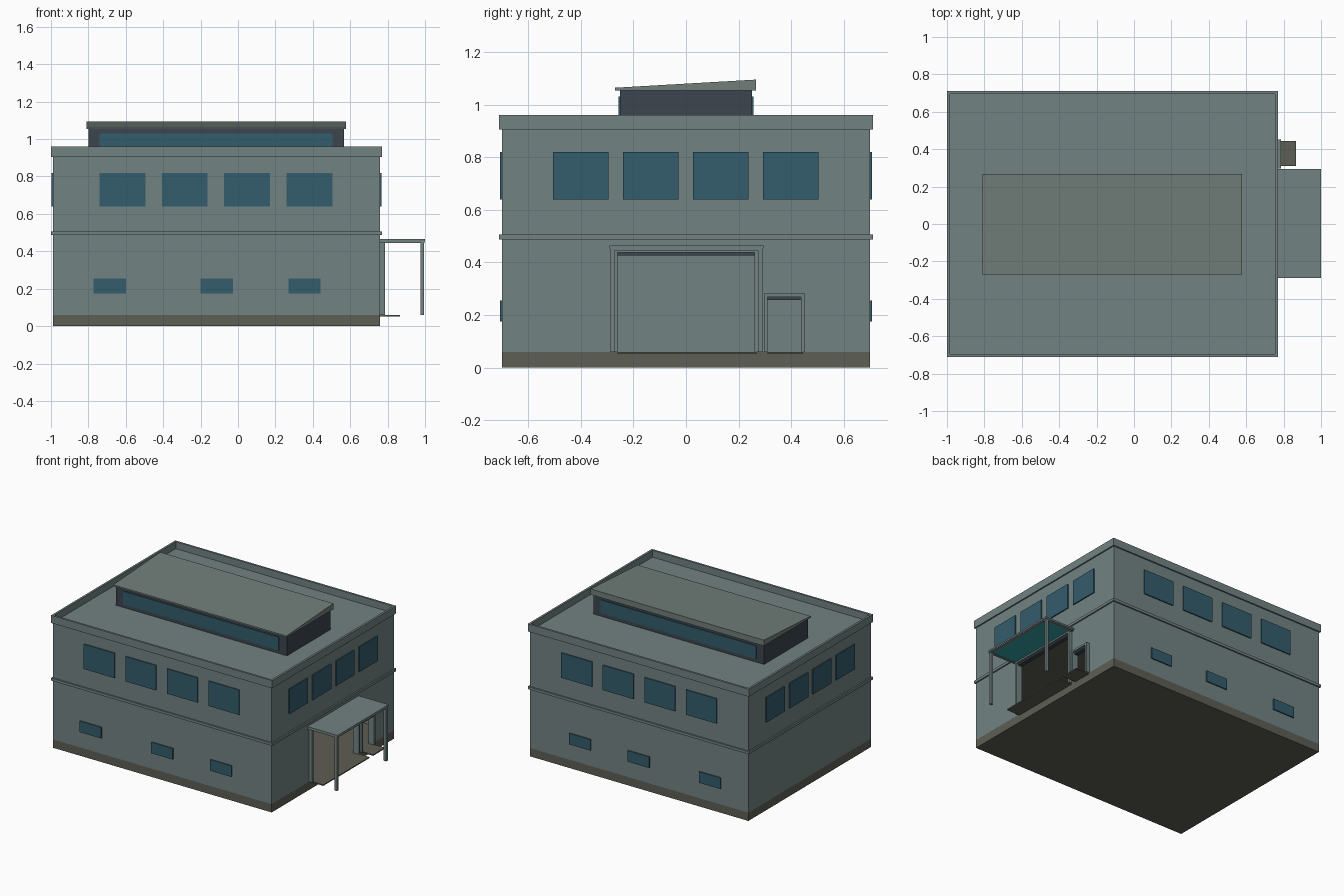
import bpy
import bmesh

cube = bpy.data.objects.get("Cube")
if cube:
    bpy.data.objects.remove(cube, do_unlink=True)


def material(name, r, g, b):
    m = bpy.data.materials.new(name)
    m.use_nodes = True
    m.diffuse_color = (r, g, b, 1)
    m.node_tree.nodes["Principled BSDF"].inputs["Base Color"].default_value = (r, g, b, 1)
    return m


WALL = material("grey_wall", 0.17, 0.225, 0.225)
ROOF = material("green_grey_roof", 0.165, 0.21, 0.195)
STONE = material("brown_stone", 0.11, 0.112, 0.088)
DARK = material("dark_slate", 0.045, 0.06, 0.075)
GLASS = material("blue_glass", 0.034, 0.107, 0.15)
TEAL = material("teal_soffit", 0.036, 0.36, 0.4)


def prism(name, points, axis, lo, hi, mat):
    """Extrude an outline along x (points are y, z) or z (points are x, y)."""
    bm = bmesh.new()
    if axis == "x":
        verts = [bm.verts.new((lo, a, b)) for a, b in points]
        step = (hi - lo, 0, 0)
    else:
        verts = [bm.verts.new((a, b, lo)) for a, b in points]
        step = (0, 0, hi - lo)
    face = bm.faces.new(verts)
    new = bmesh.ops.extrude_face_region(bm, geom=[face], use_keep_orig=True)["geom"]
    bmesh.ops.translate(bm, vec=step, verts=[v for v in new if isinstance(v, bmesh.types.BMVert)])
    bmesh.ops.recalc_face_normals(bm, faces=bm.faces)
    mesh = bpy.data.meshes.new(name)
    bm.to_mesh(mesh)
    bm.free()
    mesh.materials.append(mat)
    obj = bpy.data.objects.new(name, mesh)
    bpy.context.collection.objects.link(obj)
    return obj


def box(name, x, y, z, mat):
    outline = [(x[0], y[0]), (x[1], y[0]), (x[1], y[1]), (x[0], y[1])]
    return prism(name, outline, "z", z[0], z[1], mat)


def arch(y0, y1, top, bottom):
    """Door-shaped outline, open at the bottom."""
    return [(y0, bottom), (y0, top), (y1, top), (y1, bottom)]


X0, X1, Y, T = -0.99, 0.76, 0.70, 0.02      # outer wall planes and thickness
LIP, BASE, TOP = 0.01, 0.06, 0.91

# Base, floors and flat roof
box("base_plinth", (X0, X1), (-Y, Y), (0, BASE), STONE)
box("ceiling", (X0 + T, X1 - T), (-Y + T, Y - T), (0.47, 0.488), STONE)
box("floor_band", (X0 - LIP, X1 + LIP), (-Y - LIP, Y + LIP), (0.488, 0.507), WALL)
box("flat_roof", (X0 + T, X1 - T), (-Y + T, Y - T), (0.895, TOP), WALL)

# Hollow walls, with two open doorways on the entrance side
doors = {"garage": (-0.26, 0.26, 0.437), "side_door": (0.31, 0.437, 0.268)}
box("left_end_wall", (X0, X0 + T), (-Y, Y), (BASE, TOP), WALL)
for name, s in (("front", -1), ("back", 1)):
    box(name + "_wall", (X0 + T, X1 - T), sorted((s * Y, s * (Y - T))), (BASE, TOP), WALL)
outline = [(-Y, BASE)]
for y0, y1, top in doors.values():
    outline += arch(y0, y1, top, BASE)
outline += [(Y, BASE), (Y, TOP), (-Y, TOP)]
prism("entrance_wall", outline, "x", X1 - T, X1, WALL)

# Parapet ring
rim = (0.905, 0.96)
for s in (-1, 1):
    box("parapet_long", (X0 - LIP, X1 + LIP), sorted((s * (Y + LIP), s * (Y - 0.005))), rim, WALL)
box("parapet_left", (X0 - LIP, X0 + 0.005), (-Y + 0.005, Y - 0.005), rim, WALL)
box("parapet_right", (X1 - 0.005, X1 + LIP), (-Y + 0.005, Y - 0.005), rim, WALL)

# Windows on all sides
for s in (-1, 1):
    yr = sorted((s * (Y - 0.005), s * (Y + 0.008)))
    for i in range(4):
        x = -0.74 + i * 0.333
        box("upper_window", (x, x + 0.245), yr, (0.64, 0.82), GLASS)
    for x in (-0.772, -0.2, 0.27):
        box("lower_window", (x, x + 0.172), yr, (0.175, 0.255), GLASS)
for xr in ((X0 - 0.008, X0 + 0.005), (X1 - 0.005, X1 + 0.008)):
    for i in range(4):
        y = -0.505 + i * 0.266
        box("end_window", xr, (y, y + 0.21), (0.64, 0.82), GLASS)

# Door frames, head trims and thresholds
for name, (y0, y1, top) in doors.items():
    w = 0.014
    frame = arch(y0 - w, y1 + w, top + w, BASE) + arch(y0, y1, top, BASE)[::-1]
    prism(name + "_frame", frame, "x", X1, X1 + 0.025, WALL)
    box(name + "_head_trim", (X1 - T, X1 + 0.01), (y0, y1), (top - 0.011, top), DARK)
    box(name + "_threshold", (X1, 0.865), (y0, y1 + 0.008), (0.052, BASE), STONE)

# Entrance canopy on two posts
box("canopy", (X1, 1.0), (-0.29, 0.295), (0.453, 0.465), WALL)
box("canopy_soffit", (X1 + 0.01, 0.985), (-0.272, 0.277), (0.448, 0.453), TEAL)
for y in (-0.28, 0.283):
    box("canopy_beam", (X1, 0.997), (y - 0.009, y + 0.009), (0.445, 0.453), WALL)
    box("canopy_post", (0.975, 0.995), (y - 0.009, y + 0.009), (BASE, 0.446), WALL)
box("canopy_front_beam", (0.978, 0.997), (-0.271, 0.274), (0.445, 0.453), WALL)

# Rooftop skylight with strip glazing and a sloping lid
box("skylight_body", (-0.8, 0.567), (-0.25, 0.25), (TOP, 1.053), DARK)
for s in (-1, 1):
    box("skylight_glazing", (-0.74, 0.505), sorted((s * 0.248, s * 0.256)), (0.935, 1.03), GLASS)
lid = [(-0.27, 1.053), (0.267, 1.053), (0.267, 1.095), (-0.27, 1.064)]
prism("skylight_lid", lid, "x", -0.81, 0.577, ROOF)
